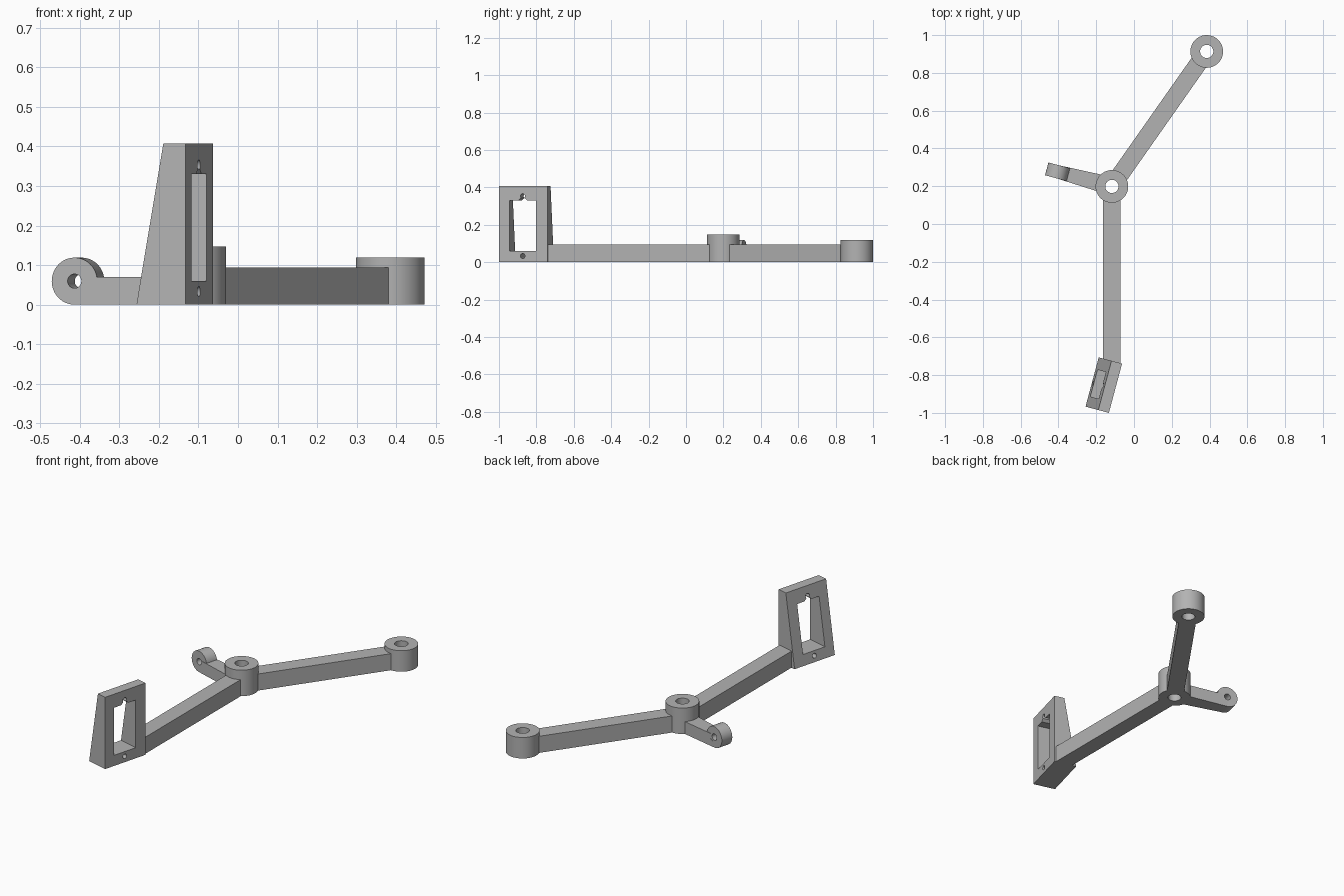
import bpy, bmesh, math
from mathutils import Matrix, Vector

if "Cube" in bpy.data.objects:
    bpy.data.objects.remove(bpy.data.objects["Cube"])

TILT = math.radians(15)
HUB = Vector((-0.117, 0.199, 0))
END = Vector((0.385, 0.9135, 0))
LUG = Vector((-0.4045, 0.2765, 0))

grey = bpy.data.materials.new("plain grey")
grey.diffuse_color = (0.45, 0.45, 0.45, 1)
grey.use_nodes = True
grey.node_tree.nodes["Principled BSDF"].inputs["Base Color"].default_value = grey.diffuse_color


def prism(name, pts, a, b, place, matrix=Matrix()):
    """Extrude a 2D outline from a to b; place(u, v, w) maps to local space."""
    bm = bmesh.new()
    lo = [bm.verts.new(place(u, v, a)) for u, v in pts]
    hi = [bm.verts.new(place(u, v, b)) for u, v in pts]
    bm.faces.new(lo)
    bm.faces.new(hi[::-1])
    for i in range(len(pts)):
        j = (i + 1) % len(pts)
        bm.faces.new((lo[j], lo[i], hi[i], hi[j]))
    bmesh.ops.recalc_face_normals(bm, faces=bm.faces[:])
    me = bpy.data.meshes.new(name)
    bm.to_mesh(me)
    bm.free()
    me.materials.append(grey)
    ob = bpy.data.objects.new(name, me)
    ob.matrix_world = matrix
    bpy.context.collection.objects.link(ob)
    return ob


def activate(ob):
    bpy.ops.object.select_all(action='DESELECT')
    ob.select_set(True)
    bpy.context.view_layer.objects.active = ob


def cut(ob, cutter):
    cutter.hide_render = True
    bpy.context.view_layer.update()
    mod = ob.modifiers.new("cut", 'BOOLEAN')
    mod.operation, mod.solver, mod.object = 'DIFFERENCE', 'EXACT', cutter
    activate(ob)
    bpy.ops.object.modifier_apply(modifier=mod.name)
    bpy.data.objects.remove(cutter)


def smooth(ob):
    activate(ob)
    bpy.ops.object.shade_smooth_by_angle(angle=math.radians(30))


def arc(cx, cy, r, start=0, sweep=360, n=48):
    count = n if sweep == 360 else n + 1
    return [(cx + r * math.cos(math.radians(start + sweep * i / n)),
             cy + r * math.sin(math.radians(start + sweep * i / n)))
            for i in range(count)]


def along_x(u, v, w): return (w, u, v)
def along_y(u, v, w): return (u, w, v)
def along_z(u, v, w): return (u, v, w)


# Vertical bored bosses
for name, pos, height in (("hub_boss", HUB, 0.147), ("end_boss", END, 0.119)):
    m = Matrix.Translation(pos)
    boss = prism(name, arc(0, 0, 0.0865, n=64), 0, height, along_z, m)
    cut(boss, prism("bore", arc(0, 0, 0.035), -0.1, 0.3, along_z, m))
    smooth(boss)


# Straight square-section arms
def bar(name, start, finish, gap_start, gap_end):
    d = finish - start
    m = Matrix.Translation(start) @ Matrix.Rotation(math.atan2(d.y, d.x), 4, 'Z')
    x0, x1 = gap_start, d.length - gap_end
    prism(name, [(x0, -0.046), (x1, -0.046), (x1, 0.046), (x0, 0.046)],
          0, 0.094, along_z, m)


bar("long_arm", HUB, END, 0.07, 0.07)
bar("frame_arm", HUB, Vector((-0.117, -0.737, 0)), 0.07, 0)

# Side lug with a horizontal bore
m = Matrix.Translation(LUG) @ Matrix.Rotation(-TILT, 4, 'Z')
lug = prism("side_lug", arc(0, 0.0595, 0.0595), -0.035, 0.035, along_y, m)
cut(lug, prism("bore", arc(0, 0.0595, 0.018, n=32), -0.1, 0.1, along_y, m))
smooth(lug)


# Short arm to the lug, widening toward the hub
def widening(u, v, w):
    return (u, w * (0.035 + 0.045 * u), v)


prism("side_arm", [(0, 0), (0.225, 0), (0.225, 0.07), (0.03, 0.07),
                   (0.03, 0.04), (0, 0.03)], -1, 1, widening, m)

# Upright mounting frame with a sloping back
m = Matrix.Translation((-0.133, -1.0, 0)) @ Matrix.Rotation(-TILT, 4, 'Z')
frame = prism("mounting_frame", [(0, 0), (-0.128, 0), (-0.058, 0.407), (0, 0.407)],
              0, 0.27, along_y, m)
mid = 0.1315
window = [(0.058, 0.06), (0.205, 0.06), (0.205, 0.33), (mid + 0.024, 0.33)]
window += arc(mid, 0.353, 0.013, -46, 272, 24)
window += [(mid - 0.024, 0.33), (0.058, 0.33)]
cut(frame, prism("window", window, -0.3, 0.1, along_x, m))
cut(frame, prism("screw_hole", arc(mid, 0.033, 0.013, n=24), -0.3, 0.1, along_x, m))
smooth(frame)
